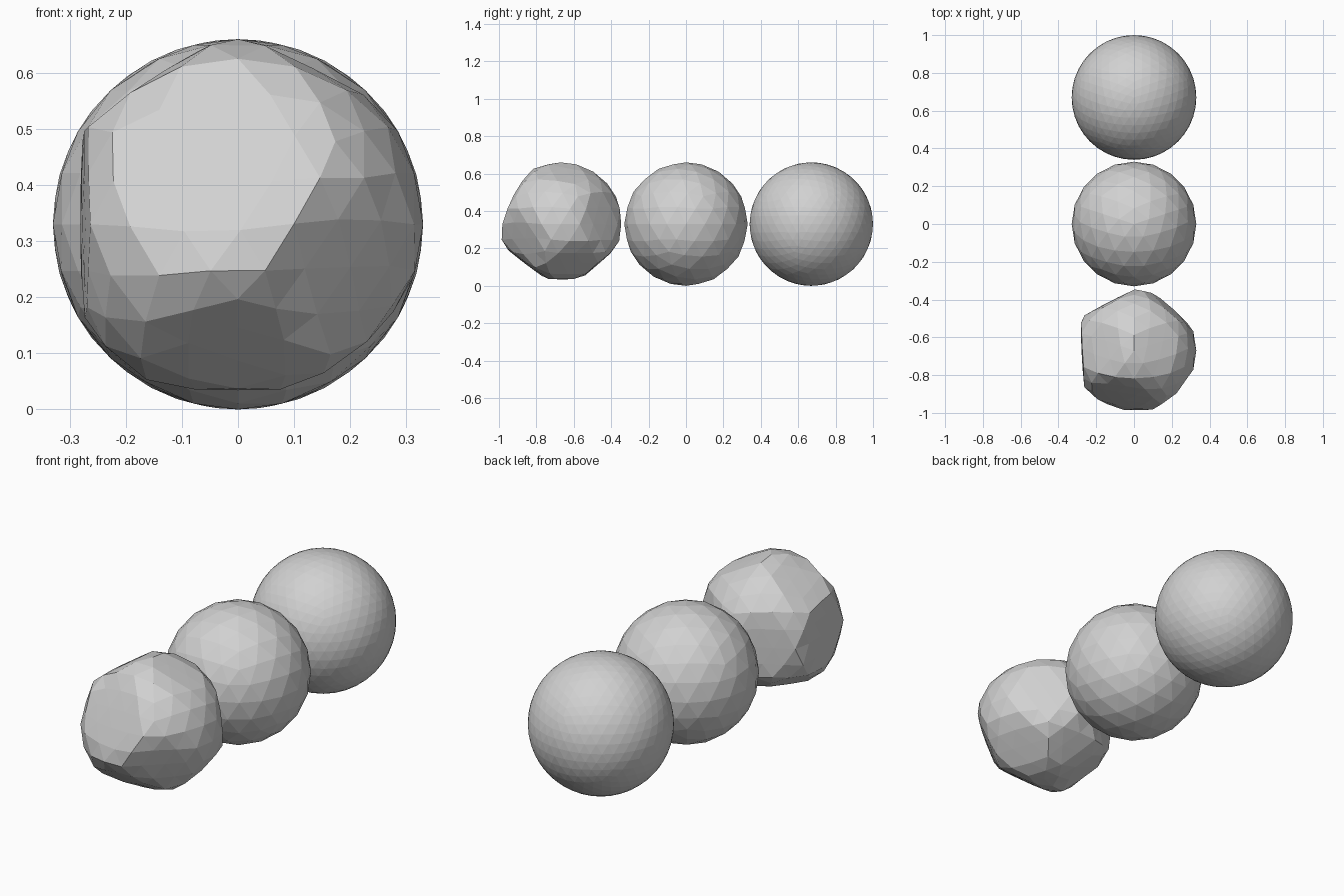
import bpy, bmesh, math
from mathutils import Vector, Matrix

if "Cube" in bpy.data.objects:
    bpy.data.objects.remove(bpy.data.objects["Cube"])

R = 0.33

grey = bpy.data.materials.new("light_grey")
grey.diffuse_color = (0.64, 0.64, 0.64, 1)
grey.use_nodes = True
grey.node_tree.nodes["Principled BSDF"].inputs["Base Color"].default_value = grey.diffuse_color


def ball(name, y, subdivisions, cuts=()):
    """Flat-shaded icosphere; each cut (direction, distance) presses a facet flat."""
    bm = bmesh.new()
    bmesh.ops.create_icosphere(bm, subdivisions=subdivisions, radius=R,
                               matrix=Matrix.Rotation(math.radians(90), 4, 'Z'))
    for direction, dist in cuts:
        n = Vector(direction).normalized()
        for v in bm.verts:
            over = v.co.dot(n) - dist
            if over > 0:
                v.co -= n * over * 0.9
    mesh = bpy.data.meshes.new(name)
    bm.to_mesh(mesh)
    bm.free()
    mesh.materials.append(grey)
    obj = bpy.data.objects.new(name, mesh)
    obj.location = (0, y, R)
    bpy.context.collection.objects.link(obj)
    return obj


# Chipped faces of the rough stone
chips = [
    ((-0.20, -0.88, 0.42), 0.265),   # broad front face
    ((0.62, -0.70, -0.35), 0.28),    # front right, below the ridge
    ((0.05, -0.60, -0.80), 0.275),   # lower front
    ((-1.00, -0.05, 0.0), 0.272),    # left side
    ((-0.56, 0.05, 0.83), 0.295),    # upper left
    ((0.42, 0.10, 0.89), 0.300),     # upper right
    ((-0.46, 0.89, 0.0), 0.285),     # back left
    ((0.65, 0.76, 0.1), 0.290),      # back right
    ((0.60, 0.20, -0.77), 0.283),    # lower right
    ((-0.45, 0.30, -0.80), 0.288),   # lower left
    ((0.0, 0.65, -0.75), 0.290),     # lower back
    ((0.0, 0.0, -1.0), 0.292),       # underside
]

ball("rough_stone", -0.67, 3, chips)
ball("faceted_ball", 0.0, 3)
ball("fine_ball", 0.67, 4)
